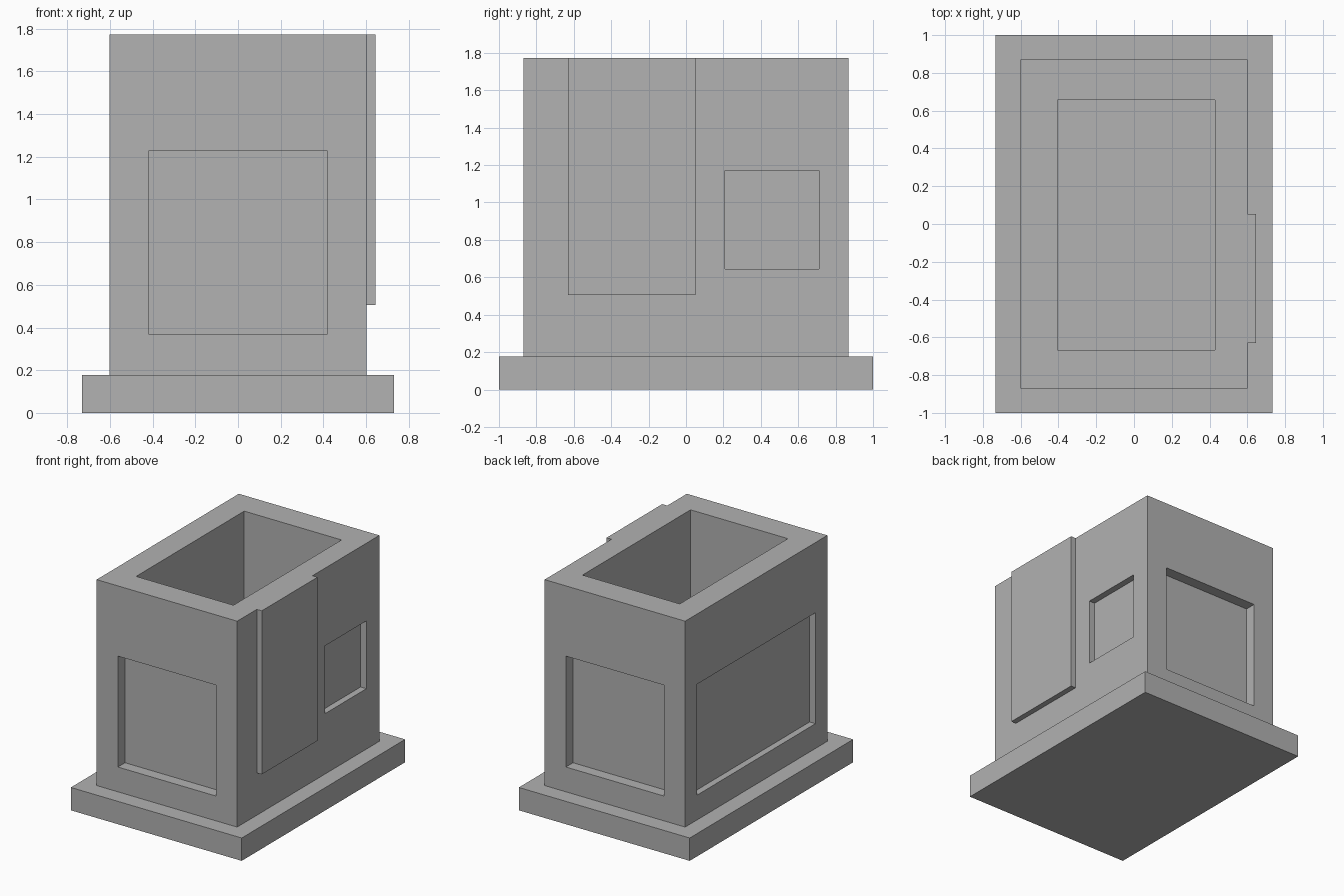
import bpy
from mathutils import Vector

default_cube = bpy.data.objects.get("Cube")
if default_cube:
    bpy.data.objects.remove(default_cube, do_unlink=True)

# Single plain grey
grey = bpy.data.materials.new("plain_grey")
grey.use_nodes = True
colour = (0.445, 0.445, 0.445, 1)
grey.diffuse_color = colour
grey.node_tree.nodes["Principled BSDF"].inputs["Base Color"].default_value = colour


def box(name, x, y, z):
    """Box from (low, high) spans on each axis."""
    low, high = (Vector(corner) for corner in zip(x, y, z))
    bpy.ops.mesh.primitive_cube_add(size=1, location=(low + high) / 2)
    obj = bpy.context.object
    obj.name = obj.data.name = name
    obj.scale = high - low
    bpy.ops.object.transform_apply(location=True, rotation=False, scale=True)
    obj.data.materials.append(grey)
    return obj


def combine(target, tool, operation):
    """Apply a boolean to the target and remove the tool."""
    tool.hide_render = True
    mod = target.modifiers.new(tool.name, "BOOLEAN")
    mod.operation = operation
    mod.solver = "EXACT"
    mod.object = tool
    bpy.context.view_layer.objects.active = target
    bpy.ops.object.modifier_apply(modifier=mod.name)
    bpy.data.objects.remove(tool, do_unlink=True)


HALF_X, HALF_Y = 0.602, 0.87
BASE_TOP, TOP = 0.177, 1.772
RECESS_Z = (0.369, 1.228)
DEPTH_X, DEPTH_Y = 0.05, 0.087
OVER = 0.1

# Plinth and main block
base = box("base_slab", (-0.732, 0.732), (-1, 1), (0, BASE_TOP))
body = box("body", (-HALF_X, HALF_X), (-HALF_Y, HALF_Y), (BASE_TOP, TOP))

# Raised panel on the left side, flush with the top
panel = box("raised_panel", (HALF_X - OVER, 0.645), (-0.63, 0.052), (0.505, TOP))
combine(body, panel, "UNION")

# Open shaft from the top down to the plinth
shaft = box("shaft", (-0.406, 0.428), (-0.667, 0.656), (BASE_TOP - OVER, TOP + OVER))
combine(body, shaft, "DIFFERENCE")

# Matching recesses on the front and back
for side, name in ((-1, "front_recess"), (1, "back_recess")):
    span = sorted((side * (HALF_Y - DEPTH_Y), side * (HALF_Y + OVER)))
    combine(body, box(name, (-0.42, 0.42), span, RECESS_Z), "DIFFERENCE")

# Wide recess on the right side, small window on the left side
wide = box("wide_recess", (-HALF_X - OVER, -HALF_X + DEPTH_X), (-0.725, 0.725), RECESS_Z)
combine(body, wide, "DIFFERENCE")
window = box("window_recess", (HALF_X - DEPTH_X, HALF_X + OVER), (0.208, 0.711), (0.645, 1.17))
combine(body, window, "DIFFERENCE")
